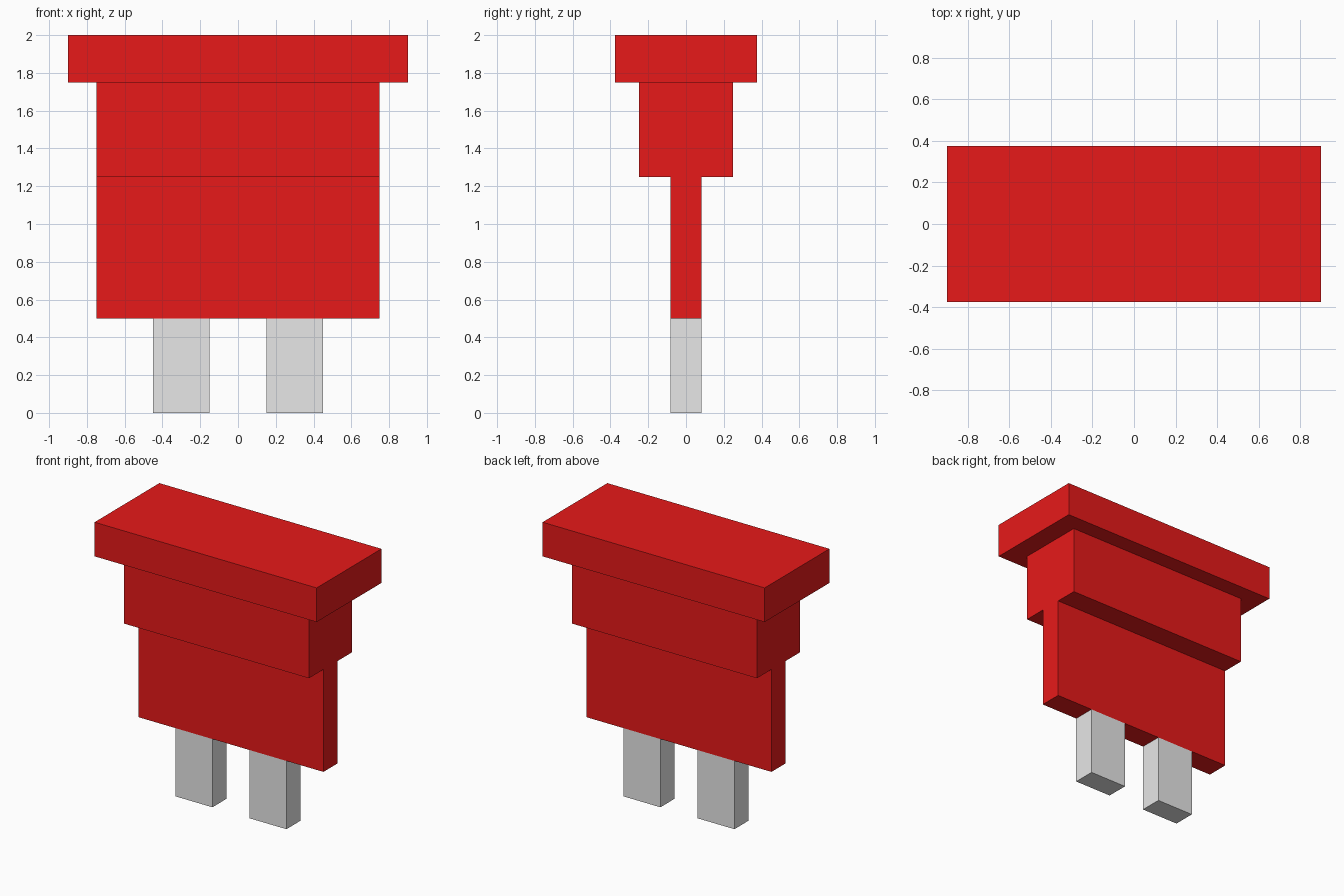
import bpy

if "Cube" in bpy.data.objects:
    bpy.data.objects.remove(bpy.data.objects["Cube"])


def material(name, color):
    mat = bpy.data.materials.new(name)
    mat.diffuse_color = (*color, 1.0)
    mat.use_nodes = True
    mat.node_tree.nodes["Principled BSDF"].inputs["Base Color"].default_value = mat.diffuse_color
    return mat


red = material("red_plastic", (0.8, 0.01, 0.01))
metal = material("light_grey_metal", (0.8, 0.8, 0.8))


def box(name, x, half_x, half_y, z0, z1, mat):
    """Box centred on (x, 0), spanning z0 to z1."""
    bpy.ops.mesh.primitive_cube_add(size=2, location=(x, 0, (z0 + z1) / 2))
    obj = bpy.context.object
    obj.name = name
    obj.scale = (half_x, half_y, (z1 - z0) / 2)
    bpy.ops.object.transform_apply(location=False, rotation=False, scale=True)
    obj.data.materials.append(mat)
    return obj


# Plastic housing, from top to bottom
box("top_cap", 0, 0.90, 0.375, 1.75, 2.00, red)
box("upper_body", 0, 0.75, 0.25, 1.25, 1.75, red)
box("lower_body", 0, 0.75, 0.082, 0.50, 1.25, red)

# Two metal blades
for side, x in (("left", -0.30), ("right", 0.30)):
    box(side + "_prong", x, 0.15, 0.082, 0.0, 0.50, metal)
